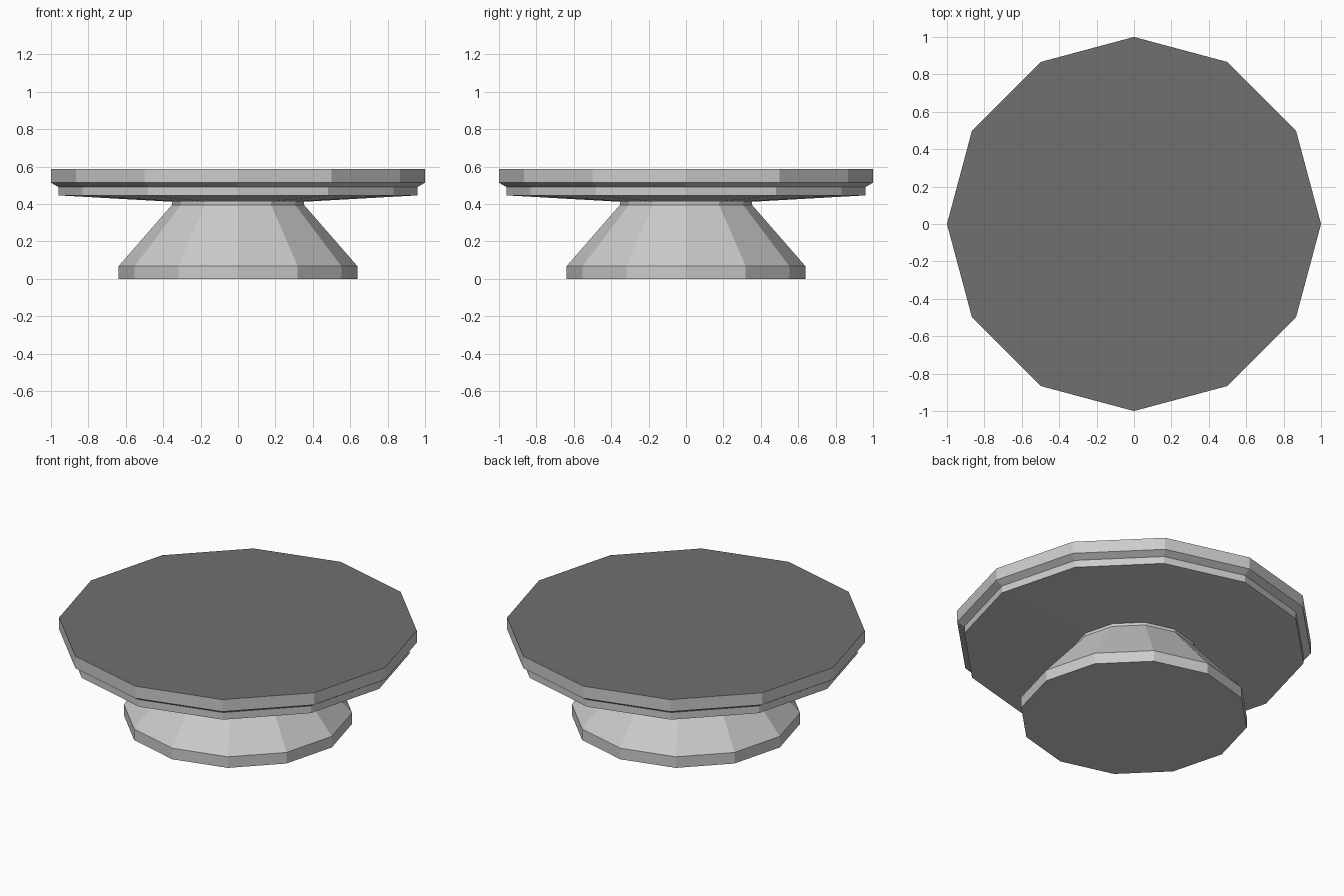
import bpy, bmesh
from math import cos, sin, tau

if "Cube" in bpy.data.objects:
    bpy.data.objects.remove(bpy.data.objects["Cube"])

SIDES = 12


def grey(name, value):
    mat = bpy.data.materials.new(name)
    mat.diffuse_color = (value, value, value, 1)
    mat.use_nodes = True
    mat.node_tree.nodes["Principled BSDF"].inputs["Base Color"].default_value = mat.diffuse_color
    return mat


body = grey("body_grey", 0.66)
dark = grey("dark_top", 0.16)


def lathe(name, profile, top_material=None):
    """Revolve (radius, z) points into a capped, flat-shaded solid."""
    bm = bmesh.new()
    rings = [[bm.verts.new((r * cos(tau * i / SIDES), r * sin(tau * i / SIDES), z))
              for i in range(SIDES)] for r, z in profile]
    for low, high in zip(rings, rings[1:]):
        for i in range(SIDES):
            j = (i + 1) % SIDES
            bm.faces.new((low[i], low[j], high[j], high[i]))
    bm.faces.new(rings[0][::-1])
    top = bm.faces.new(rings[-1])
    mesh = bpy.data.meshes.new(name)
    mesh.materials.append(body)
    if top_material:
        mesh.materials.append(top_material)
        top.material_index = 1
    bm.to_mesh(mesh)
    bm.free()
    obj = bpy.data.objects.new(name, mesh)
    bpy.context.collection.objects.link(obj)
    return obj


# Flared foot with a short straight neck
lathe("pedestal_foot", [(0.638, 0), (0.638, 0.068), (0.353, 0.395), (0.353, 0.412)])

# Plate with sloped underside, stepped rim and dark flat top
lathe("plate", [(0.353, 0.412), (0.96, 0.446), (0.96, 0.49),
                (1.0, 0.514), (1.0, 0.588)], dark)
